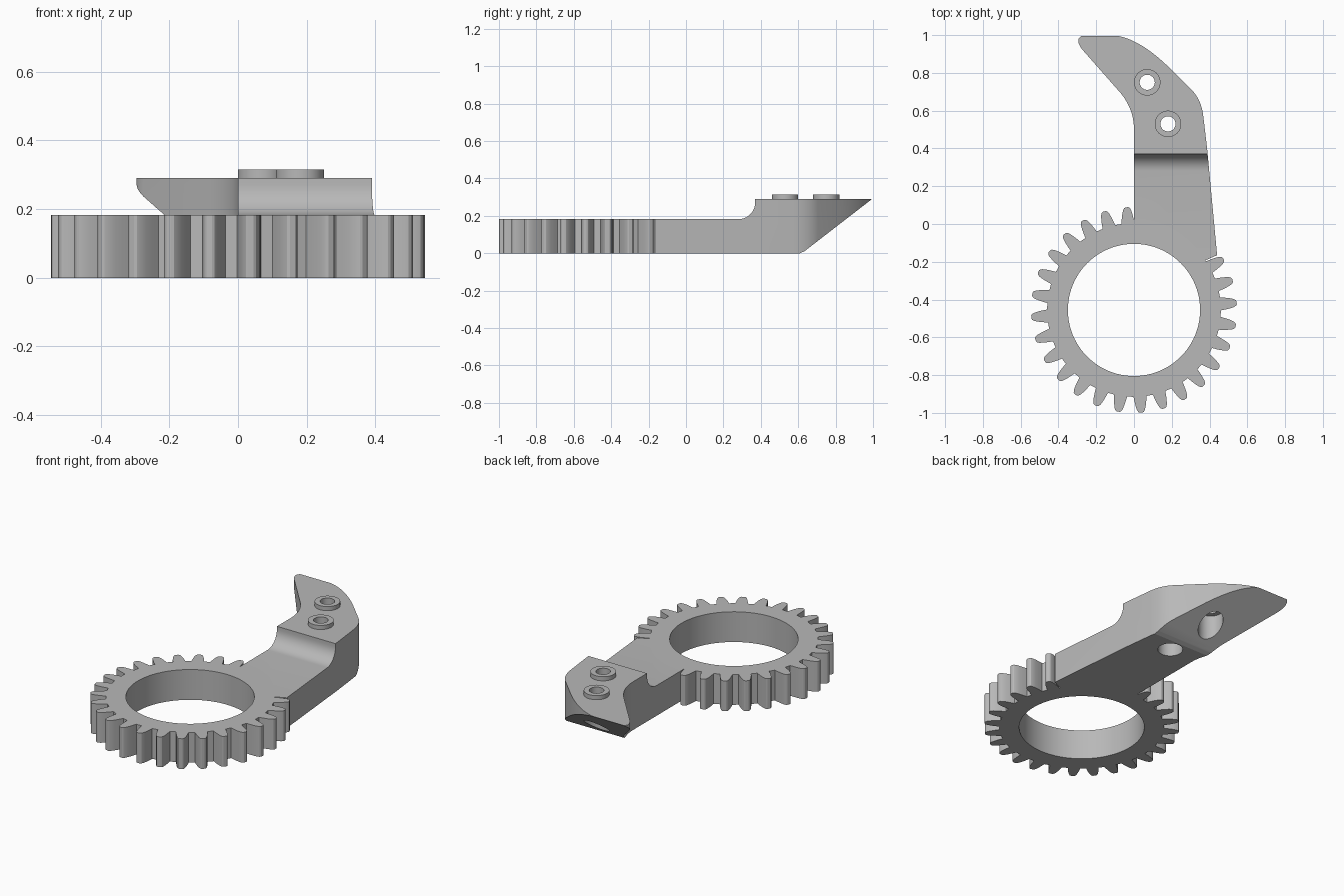
import bpy, bmesh, math
from mathutils import Vector

if "Cube" in bpy.data.objects:
    bpy.data.objects.remove(bpy.data.objects["Cube"], do_unlink=True)

# Material
grey = bpy.data.materials.new("plain grey")
grey.use_nodes = True
colour = (0.48, 0.48, 0.48, 1)
grey.diffuse_color = colour
grey.node_tree.nodes["Principled BSDF"].inputs["Base Color"].default_value = colour

CENTRE_Y, THICK, TOP = -0.455, 0.182, 0.29
HOLES = [(0.18, 0.53), (0.07, 0.75)]


def prism(name, points, offset):
    """Extrude a closed outline of 3D points along an offset."""
    bm = bmesh.new()
    face = bm.faces.new([bm.verts.new(p) for p in points])
    out = bmesh.ops.extrude_face_region(bm, geom=[face])
    moved = [v for v in out["geom"] if isinstance(v, bmesh.types.BMVert)]
    bmesh.ops.translate(bm, verts=moved, vec=offset)
    bmesh.ops.recalc_face_normals(bm, faces=bm.faces)
    mesh = bpy.data.meshes.new(name)
    bm.to_mesh(mesh)
    bm.free()
    mesh.materials.append(grey)
    obj = bpy.data.objects.new(name, mesh)
    bpy.context.collection.objects.link(obj)
    return obj


def cylinder(name, x, y, radius, z0, z1, sides=48):
    ring = [(x + radius * math.cos(math.tau * i / sides),
             y + radius * math.sin(math.tau * i / sides), z0) for i in range(sides)]
    return prism(name, ring, (0, 0, z1 - z0))


def combine(target, tool, operation):
    mod = target.modifiers.new("combine", "BOOLEAN")
    mod.operation, mod.solver, mod.object = operation, "EXACT", tool
    bpy.context.view_layer.objects.active = target
    bpy.ops.object.modifier_apply(modifier=mod.name)
    bpy.data.objects.remove(tool, do_unlink=True)


def bend(a, b, c, steps=10):
    """Quadratic curve from a to c pulled towards b."""
    a, b, c = Vector(a), Vector(b), Vector(c)
    ts = [i / steps for i in range(steps + 1)]
    return [tuple(a * (1 - t) ** 2 + b * 2 * t * (1 - t) + c * t * t) for t in ts]


# Toothed ring, with the teeth under the arm left out
TEETH, PHASE = 28, 94
flank = [(0.46, 4.3), (0.485, 3.7), (0.51, 3.0), (0.53, 2.3), (0.541, 1.6), (0.545, 0.8)]
tooth = [(r, -a) for r, a in flank] + [(r, a) for r, a in reversed(flank)]
outline = []
for i in range(TEETH):
    base = PHASE + i * 360 / TEETH
    missing = i > TEETH - 5
    for r, a in tooth:
        angle = math.radians(base + a)
        r = 0.46 if missing else r
        outline.append((r * math.cos(angle), CENTRE_Y + r * math.sin(angle), 0))
gear = prism("gear_with_arm", outline, (0, 0, THICK))

# Arm plan outline, ending in a curved claw
plan = [(0, -0.05), (0.2, -0.1), (0.36, -0.2), (0.44, -0.165), (0.387, 0.4)]
plan += bend((0.367, 0.57), (0.357, 0.655), (0.31, 0.705))
plan += bend((0.2, 0.815), (0.015, 1.0), (-0.13, 1.0), 14)
plan += bend((-0.265, 1.0), (-0.32, 0.985), (-0.275, 0.925), 8)
plan += bend((-0.09, 0.715), (0, 0.62), (0, 0.5), 14)
arm = prism("arm", [(x, y, 0) for x, y in plan], (0, 0, TOP))

# Arm side profile: filleted step on top, sloped underside at the tip
side = [(-0.4, 0), (0.61, 0), (0.635, 0.012), (1.01, 0.302), (1.01, 0.4), (0.37, 0.4)]
side += [(0.28 + 0.09 * math.cos(t), 0.272 + 0.09 * math.sin(t))
         for t in [-math.pi / 2 * i / 10 for i in range(11)]]
side += [(-0.4, THICK)]
combine(arm, prism("side_profile", [(-0.6, y, z) for y, z in side], (1.2, 0, 0)), "INTERSECT")
combine(gear, arm, "UNION")

# Centre bore and the two counterbored screw holes
combine(gear, cylinder("bore", 0, CENTRE_Y, 0.35, -0.1, 0.4, 96), "DIFFERENCE")
parts = [gear]
for n, (x, y) in enumerate(HOLES, 1):
    combine(gear, cylinder("counterbore", x, y, 0.07, -0.1, 0.2), "DIFFERENCE")
    combine(gear, cylinder("drill", x, y, 0.04, 0.1, 0.4), "DIFFERENCE")
    # Raised collar around the hole
    collar = cylinder(f"collar_{n}", x, y, 0.07, TOP, 0.315)
    combine(collar, cylinder("drill", x, y, 0.04, 0.1, 0.4), "DIFFERENCE")
    parts.append(collar)

# Smooth curved walls, keep edges sharp
bpy.ops.object.select_all(action="DESELECT")
for obj in parts:
    obj.select_set(True)
bpy.context.view_layer.objects.active = gear
bpy.ops.object.shade_smooth_by_angle(angle=math.radians(25))
